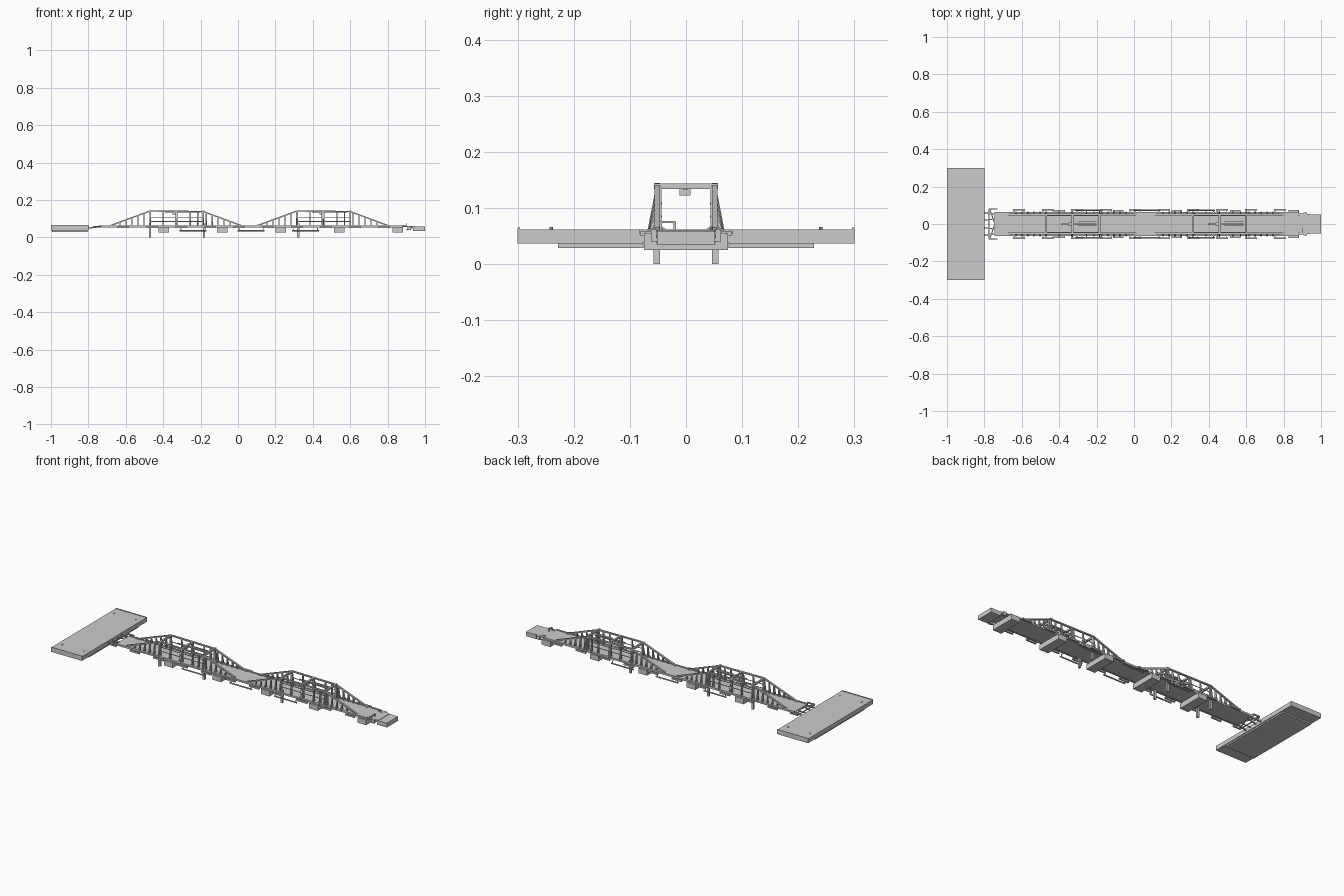
import bpy, bmesh
from mathutils import Vector, Matrix

if "Cube" in bpy.data.objects:
    bpy.data.objects.remove(bpy.data.objects["Cube"])


class Part:
    """Collects boxes, bars and prisms into one named mesh object."""
    def __init__(self, name):
        self.name, self.bm = name, bmesh.new()

    def box(self, x0, x1, y0, y1, z0, z1):
        m = Matrix.Translation(((x0 + x1) / 2, (y0 + y1) / 2, (z0 + z1) / 2))
        m = m @ Matrix.Diagonal((abs(x1 - x0), abs(y1 - y0), abs(z1 - z0), 1))
        bmesh.ops.create_cube(self.bm, size=1, matrix=m)

    def bar(self, p, q, w=0.006, h=None, sides=0):
        p, q = Vector(p), Vector(q)
        d = (q - p)
        z = d.normalized()
        ref = Vector((0, 1, 0)) if abs(z.y) < 0.9 else Vector((1, 0, 0))
        x = ref.cross(z).normalized()
        y = z.cross(x)
        r = Matrix((x, y, z)).transposed().to_4x4()
        m = Matrix.Translation((p + q) / 2) @ r
        if sides:
            bmesh.ops.create_cone(self.bm, segments=sides, radius1=w / 2, radius2=w / 2,
                                  depth=d.length, cap_ends=True, matrix=m)
        else:
            bmesh.ops.create_cube(self.bm, size=1,
                                  matrix=m @ Matrix.Diagonal((w, h or w, d.length, 1)))

    def prism(self, pts, z0, z1):
        lo = [self.bm.verts.new((x, y, z0)) for x, y in pts]
        hi = [self.bm.verts.new((x, y, z1)) for x, y in pts]
        self.bm.faces.new(lo[::-1])
        self.bm.faces.new(hi)
        n = len(pts)
        for i in range(n):
            j = (i + 1) % n
            self.bm.faces.new((lo[i], lo[j], hi[j], hi[i]))

    def done(self):
        me = bpy.data.meshes.new(self.name)
        bmesh.ops.recalc_face_normals(self.bm, faces=self.bm.faces)
        self.bm.to_mesh(me)
        self.bm.free()
        ob = bpy.data.objects.new(self.name, me)
        bpy.context.collection.objects.link(ob)


# Wide landing pontoon with a stepped bottom and end lips
p = Part("landing_pontoon")
p.box(-1, -0.8, -0.3, 0.3, 0.037, 0.062)
p.box(-0.995, -0.805, -0.228, 0.228, 0.029, 0.037)
for s in (-1, 1):
    p.box(-1, -0.8, s * 0.296, s * 0.3, 0.062, 0.065)
p.done()

p = Part("mooring_bollards")
for s in (-1, 1):
    for x in (-0.97, -0.83):
        p.bar((x, s * 0.24, 0.062), (x, s * 0.24, 0.066), 0.006, sides=8)
p.done()

# Long walkway deck
p = Part("walkway_deck")
p.prism([(-0.745, -0.06), (0.87, -0.06), (0.945, -0.05), (0.945, 0.05),
         (0.87, 0.06), (-0.745, 0.06)], 0.055, 0.061)
for s in (-1, 1):
    p.box(-0.745, 0.88, s * 0.054, s * 0.064, 0.053, 0.064)
p.done()

# Supporting floats
p = Part("floats")
for i in range(5):
    x = -0.398 + 0.313 * i
    p.box(x - 0.028, x + 0.028, -0.075, 0.075, 0.025, 0.055)
p.done()

# Shore end block and ramp fittings
p = Part("end_block")
p.box(0.935, 1.0, -0.052, 0.052, 0.034, 0.059)
p.done()
p = Part("end_fittings")
for s in (-1, 1):
    p.bar((0.88, s * 0.045, 0.064), (0.95, s * 0.03, 0.05), 0.006)
    p.bar((0.9, s * 0.05, 0.04), (0.94, s * 0.05, 0.055), 0.006)
    p.box(0.905, 0.925, s * 0.052, s * 0.062, 0.04, 0.062)
for y in (-0.045, -0.02):
    p.bar((0.9, y, 0.061), (0.9, y, 0.076), 0.004)
p.bar((0.9, -0.045, 0.075), (0.9, -0.02, 0.075), 0.004)
p.done()

# Hinged link frame between pontoon and walkway
p = Part("hinge_frame")
for s in (-1, 1):
    p.bar((-0.8, s * 0.06, 0.05), (-0.73, s * 0.05, 0.057), 0.007)
    p.bar((-0.77, s * 0.078, 0.056), (-0.745, 0, 0.056), 0.005)
    p.bar((-0.775, s * 0.08, 0.058), (-0.73, s * 0.08, 0.058), 0.007)
    p.bar((-0.8, s * 0.02, 0.05), (-0.73, s * 0.03, 0.057), 0.005)
p.bar((-0.775, -0.08, 0.055), (-0.775, 0.08, 0.055), 0.005)
p.done()


def chord(x, pts):
    for (a, za), (b, zb) in zip(pts, pts[1:]):
        if a <= x <= b:
            return za + (zb - za) * (x - a) / (b - a)


# Two truss spans repeated along the walkway
spans = [("west", 0.0), ("east", 0.785)]
shape = [(-0.685, 0.062), (-0.47, 0.141), (-0.185, 0.138), (0.02, 0.062)]
for label, dx in spans:
    pts = [(x + dx, z) for x, z in shape]
    top = Part(label + "_top_chords")
    posts = Part(label + "_truss_posts")
    portal = Part(label + "_portal_frames")
    rail = Part(label + "_handrails")
    for s in (-1, 1):
        y = s * 0.051
        for (a, za), (b, zb) in zip(pts, pts[1:]):
            top.bar((a, y, za), (b, y, zb), 0.007, 0.010)
        # Sloping zones: closely set posts with raking outer braces
        xs = [-0.63 + 0.032 * i for i in range(5)] + [-0.17 + 0.032 * i for i in range(5)]
        xs += [-0.40, -0.335, -0.255, -0.215]
        for x in xs:
            x += dx
            z = chord(x, pts)
            posts.bar((x, y, 0.058), (x, y, z), 0.006)
            posts.bar((x, s * 0.065, 0.058), (x, s * 0.053, 0.06 + (z - 0.06) * 0.85), 0.005)
        for x in (-0.47, -0.328, -0.185):
            portal.bar((x + dx, s * 0.048, 0.058), (x + dx, s * 0.048, 0.14), 0.009)
            portal.bar((x + dx, s * 0.066, 0.058), (x + dx, s * 0.052, 0.13), 0.006)
        for z in (0.085, 0.108):
            rail.bar((-0.47 + dx, s * 0.044, z), (-0.185 + dx, s * 0.044, z), 0.003)
    for x in (-0.47, -0.328, -0.185):
        portal.box(x + dx - 0.005, x + dx + 0.005, -0.057, 0.057, 0.134, 0.144)
    for q in (top, posts, portal, rail):
        q.done()
    # Overhead service beam, lamp box and inner deck rails
    q = Part(label + "_overhead_fittings")
    q.box(-0.39 + dx, -0.2 + dx, -0.005, 0.003, 0.132, 0.138)
    q.box(-0.35 + dx, -0.325 + dx, -0.012, 0.008, 0.122, 0.134)
    for y in (-0.01, 0.012):
        q.box(-0.3 + dx, -0.2 + dx, y - 0.002, y + 0.002, 0.134, 0.138)
    q.done()

# Spud legs standing on the bed
p = Part("spud_legs")
for x in (-0.47, -0.182, 0.322):
    for s in (-1, 1):
        p.box(x - 0.006, x + 0.006, s * 0.046, s * 0.058, 0, 0.075)
p.done()

# Fender brackets along both sides
p = Part("side_fenders")
for i in range(11):
    x = -0.77 + 0.155 * i
    if i == 0:
        continue
    for s in (-1, 1):
        p.box(x - 0.032, x + 0.032, s * 0.072, s * 0.081, 0.05, 0.059)
        for k in (-0.026, 0.026):
            p.bar((x + k, s * 0.06, 0.057), (x + k, s * 0.078, 0.056), 0.005)
p.done()

# Low side pipes carried on hangers
p = Part("low_side_pipes")
for x in (-0.24, 0.07, 0.36):
    for s in (-1, 1):
        y = s * 0.074
        p.bar((x - 0.072, y, 0.036), (x + 0.072, y, 0.036), 0.008, sides=8)
        for k in (-0.065, 0.065):
            p.bar((x + k, y, 0.036), (x + k, s * 0.066, 0.057), 0.004)
p.done()
